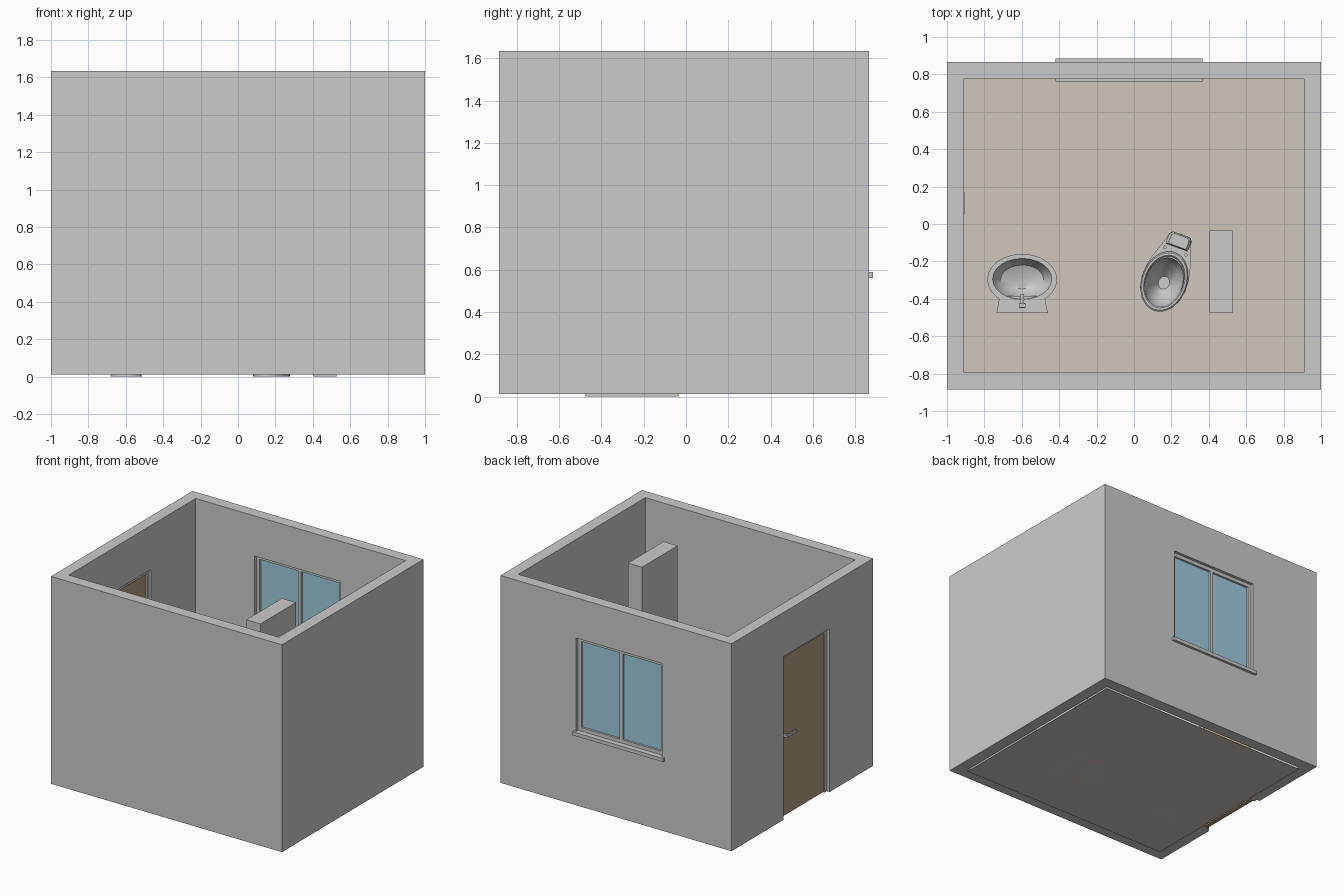
import bpy, bmesh, math
from mathutils import Matrix, Vector

if "Cube" in bpy.data.objects:
    bpy.data.objects.remove(bpy.data.objects["Cube"])


def colour(name, rgb):
    m = bpy.data.materials.new(name)
    m.diffuse_color = (*rgb, 1)
    m.use_nodes = True
    m.node_tree.nodes["Principled BSDF"].inputs["Base Color"].default_value = m.diffuse_color
    return m


WOOD = colour("wood", (0.45, 0.35, 0.22))
GLASS = colour("glass", (0.35, 0.60, 0.74))
FLOOR = colour("floor_tile", (0.62, 0.57, 0.52))


def make(name, bm, mat=None, smooth=None, matrix=None):
    bmesh.ops.recalc_face_normals(bm, faces=bm.faces)
    me = bpy.data.meshes.new(name)
    bm.to_mesh(me)
    bm.free()
    ob = bpy.data.objects.new(name, me)
    bpy.context.collection.objects.link(ob)
    if mat:
        me.materials.append(mat)
    if matrix:
        ob.matrix_world = matrix
    if smooth:
        bpy.ops.object.select_all(action='DESELECT')
        ob.select_set(True)
        bpy.context.view_layer.objects.active = ob
        bpy.ops.object.shade_smooth_by_angle(angle=math.radians(smooth))
    return ob


def add_box(bm, x0, x1, y0, y1, z0, z1):
    m = Matrix.Translation(((x0 + x1) / 2, (y0 + y1) / 2, (z0 + z1) / 2))
    bmesh.ops.create_cube(bm, size=1, matrix=m @ Matrix.Diagonal((x1 - x0, y1 - y0, z1 - z0, 1)))


def boxes(name, items, mat=None, matrix=None):
    bm = bmesh.new()
    for b in items:
        add_box(bm, *b)
    return make(name, bm, mat, matrix=matrix)


def loft(name, rings, closed=False, smooth=35, matrix=None):
    """Skin equal-length rings; cap both ends, or join last ring to first."""
    bm = bmesh.new()
    vs = [[bm.verts.new(p) for p in r] for r in rings]
    n = len(vs[0])
    pairs = list(zip(vs, vs[1:])) + ([(vs[-1], vs[0])] if closed else [])
    for a, b in pairs:
        for i in range(n):
            j = (i + 1) % n
            bm.faces.new((a[i], a[j], b[j], b[i]))
    if not closed:
        bm.faces.new(vs[0])
        bm.faces.new(vs[-1])
    return make(name, bm, smooth=smooth, matrix=matrix)


def oval(cx, cy, rx, ry, z, n):
    # starts at the front (-y) and runs towards +x
    return [(cx + rx * math.sin(2 * math.pi * i / n),
             cy - ry * math.cos(2 * math.pi * i / n), z) for i in range(n)]


# Walls with door and window openings
walls = boxes("walls", [(-1, 1, -0.884, 0.865, 0.012, 1.635)])
cuts = [(-0.91, 0.908, -0.793, 0.776, -0.5, 2),
        (-1.1, -0.8, -0.348, 0.221, -0.5, 1.29),
        (-0.40, 0.345, 0.7, 1.0, 0.575, 1.32)]
for c in cuts:
    cutter = boxes("cutter", [c])
    cutter.hide_render = True
    mod = walls.modifiers.new("cut", 'BOOLEAN')
    mod.operation, mod.solver, mod.object = 'DIFFERENCE', 'EXACT', cutter
    bpy.context.view_layer.objects.active = walls
    bpy.ops.object.modifier_apply(modifier=mod.name)
    bpy.data.objects.remove(cutter)

# Floor sheet and free-standing partition
bm = bmesh.new()
bm.faces.new([bm.verts.new(p) for p in ((-0.91, -0.793, 0), (0.908, -0.793, 0),
                                        (0.908, 0.776, 0), (-0.91, 0.776, 0))])
make("floor", bm, FLOOR)
boxes("partition", [(0.405, 0.527, -0.475, -0.035, 0.0, 1.515)])

# Door: frame, leaf, lever handles on both faces
boxes("door_frame", [(-0.975, -0.925, -0.348, -0.32, 0.012, 1.29),
                     (-0.975, -0.925, 0.193, 0.221, 0.012, 1.29),
                     (-0.975, -0.925, -0.32, 0.193, 1.262, 1.29)])
boxes("door_leaf", [(-0.965, -0.935, -0.32, 0.193, 0.014, 1.262)], WOOD)
for side in (-1, 1):
    face, tip = -0.95 + side * 0.015, -0.95 + side * 0.045
    x0, x1 = sorted((face, tip))
    l0, l1 = sorted((tip, tip - side * 0.012))
    boxes("door_handle", [(x0, x1, 0.155, 0.172, 0.632, 0.65),
                          (l0, l1, 0.05, 0.172, 0.632, 0.65)])

# Window: frame with mullion, two panes, sill
X0, X1, Z0, Z1, W, MID = -0.40, 0.345, 0.59, 1.32, 0.028, -0.028
boxes("window_frame", [(X0, X0 + W, 0.80, 0.842, Z0, Z1),
                       (X1 - W, X1, 0.80, 0.842, Z0, Z1),
                       (X0 + W, X1 - W, 0.80, 0.842, Z1 - W, Z1),
                       (X0 + W, X1 - W, 0.80, 0.842, Z0, Z0 + W),
                       (MID - W / 2, MID + W / 2, 0.80, 0.842, Z0 + W, Z1 - W)])
for a, b in ((X0 + W, MID - W / 2), (MID + W / 2, X1 - W)):
    boxes("window_pane", [(a, b, 0.816, 0.826, Z0 + W, Z1 - W)], GLASS)
boxes("window_sill", [(-0.42, 0.365, 0.761, 0.884, 0.562, 0.59)])

# Washbasin: outer bowl, rim and hollow in one skin
SX, SY, N = -0.598, -0.297, 24
basin = [(0.06, 0.05, 0.36, -0.05), (0.11, 0.085, 0.39, -0.02), (0.16, 0.12, 0.45, 0),
         (0.187, 0.137, 0.495, 0), (0.187, 0.137, 0.51, 0), (0.158, 0.11, 0.51, 0.003),
         (0.145, 0.10, 0.485, 0.003), (0.115, 0.078, 0.435, 0), (0.04, 0.03, 0.405, -0.02)]
loft("basin", [oval(SX, SY + d, rx, ry, z, N) for rx, ry, z, d in basin])
# Rear ledge against the wall side, widening to the back
ledge = [(-0.12, -0.385), (0.12, -0.385), (0.137, -0.475), (-0.137, -0.475)]
loft("basin_ledge", [[(SX + x * k, y, z) for x, y in ledge]
                     for k, z in ((0.85, 0.38), (1, 0.44), (1, 0.505))])
loft("basin_pedestal", [oval(SX, -0.375, rx, ry, z, 16) for rx, ry, z in
                        ((0.085, 0.08, 0), (0.075, 0.07, 0.03), (0.06, 0.06, 0.2), (0.075, 0.07, 0.39))])
boxes("tap", [(SX - 0.014, SX + 0.014, -0.45, -0.422, 0.50, 0.56),
              (SX - 0.009, SX + 0.009, -0.425, -0.375, 0.54, 0.556),
              (SX - 0.018, SX + 0.018, -0.447, -0.425, 0.56, 0.575)])

# Toilet, turned about the vertical; half outline mirrored, tapering to the back
PLACE = Matrix.Translation((0.165, -0.30, 0)) @ Matrix.Rotation(math.radians(-20), 4, 'Z')
half = [(0, -0.174), (0.045, -0.163), (0.085, -0.13), (0.112, -0.08), (0.124, -0.02),
        (0.121, 0.04), (0.108, 0.10), (0.088, 0.16), (0.070, 0.21), (0.064, 0.245),
        (0.05, 0.258), (0, 0.262)]
outline = half + [(-x, y) for x, y in half[-2:0:-1]]
M = len(outline)


def section(sx, sy, z, pivot=0.1):
    return [(x * sx, pivot + (y - pivot) * sy, z) for x, y in outline]


body = [section(0.72, 0.72, 0), section(0.70, 0.70, 0.03), section(0.62, 0.66, 0.10),
        section(0.78, 0.82, 0.16), section(0.96, 0.97, 0.215), section(1, 1, 0.235),
        section(1, 1, 0.255)]
hollow = [oval(0, -0.015, rx, ry, z, M) for rx, ry, z in
          ((0.10, 0.138, 0.255), (0.098, 0.134, 0.235), (0.08, 0.105, 0.18), (0.03, 0.035, 0.11))]
loft("toilet_bowl", body + hollow, matrix=PLACE)
seat = [(0.122, 0.166, 0.256), (0.122, 0.166, 0.266), (0.116, 0.158, 0.272),
        (0.106, 0.145, 0.272), (0.100, 0.138, 0.266), (0.100, 0.138, 0.256)]
loft("toilet_seat", [oval(0, -0.008, rx, ry, z, 32) for rx, ry, z in seat],
     closed=True, matrix=PLACE)
# Raised flush inlet at the tail and the two seat bolts
tail = [(-0.06, 0.185), (0.06, 0.185), (0.064, 0.2), (0.062, 0.245), (0.045, 0.26),
        (-0.045, 0.26), (-0.062, 0.245), (-0.064, 0.2)]
loft("toilet_inlet", [[(x * k, 0.222 + (y - 0.222) * k, z) for x, y in tail]
                      for k, z in ((1, 0.25), (1, 0.29), (0.8, 0.305))], matrix=PLACE)
for s in (-1, 1):
    loft("seat_bolt", [oval(s * 0.06, 0.165, 0.009, 0.009, z, 10) for z in (0.25, 0.266)],
         matrix=PLACE)
